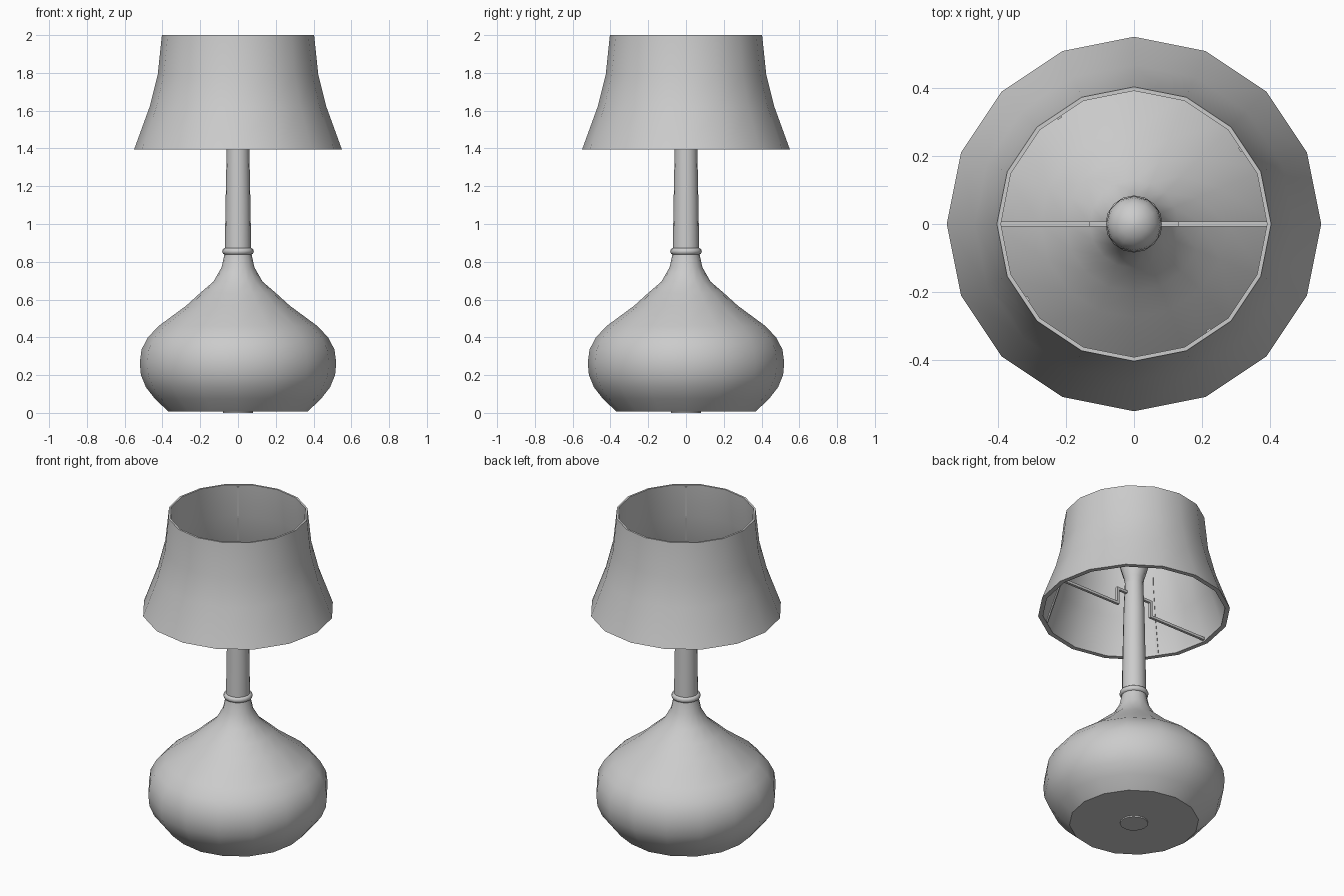
import bpy, bmesh, math
from mathutils import Matrix, Vector

if "Cube" in bpy.data.objects:
    bpy.data.objects.remove(bpy.data.objects["Cube"])


def finish(name, bm, angle=None):
    bmesh.ops.recalc_face_normals(bm, faces=bm.faces)
    me = bpy.data.meshes.new(name)
    bm.to_mesh(me)
    bm.free()
    ob = bpy.data.objects.new(name, me)
    bpy.context.collection.objects.link(ob)
    if angle:
        bpy.ops.object.select_all(action='DESELECT')
        ob.select_set(True)
        bpy.context.view_layer.objects.active = ob
        bpy.ops.object.shade_smooth_by_angle(angle=math.radians(angle))
    return ob


def lathe(name, profile, sides=16, closed=False, angle=40):
    """Revolve (radius, z) points about z; open profiles get end caps."""
    bm = bmesh.new()
    rings = [[bm.verts.new((r * math.cos(2 * math.pi * i / sides),
                            r * math.sin(2 * math.pi * i / sides), z))
              for i in range(sides)] for r, z in profile]
    pairs = list(zip(rings, rings[1:]))
    if closed:
        pairs.append((rings[-1], rings[0]))
    else:
        bm.faces.new(rings[0])
        bm.faces.new(rings[-1])
    for a, b in pairs:
        for i in range(sides):
            j = (i + 1) % sides
            bm.faces.new((a[i], a[j], b[j], b[i]))
    return finish(name, bm, angle)


def bars(name, paths, width, height):
    """Square bars along (radius, z) paths, each turned to its own angle."""
    bm = bmesh.new()
    for turn, path in paths:
        rot = Matrix.Rotation(math.radians(turn), 4, 'Z')
        for (r0, z0), (r1, z1) in zip(path, path[1:]):
            a, b = Vector((r0, 0, z0)), Vector((r1, 0, z1))
            d = b - a
            tilt = Matrix.Rotation(-math.atan2(d.z, d.x), 4, 'Y')
            size = Matrix.Diagonal((d.length + height, width, height, 1))
            bmesh.ops.create_cube(
                bm, size=1,
                matrix=rot @ Matrix.Translation((a + b) / 2) @ tilt @ size)
    return finish(name, bm)


# Rounded body and the small pad under it
lathe("base_body", [(.37, .008), (.44, .075), (.487, .135), (.514, .2),
                    (.52, .265), (.511, .335), (.477, .4), (.42, .46),
                    (.275, .567), (.2, .635), (.13, .695), (.087, .77),
                    (.072, .84), (.068, .86)])
lathe("base_pad", [(.08, 0), (.08, .012)])

# Neck ring
lathe("neck_ring", [(.068 + .016 * math.cos(t * math.pi / 4),
                     .855 + .018 * math.sin(t * math.pi / 4))
                    for t in range(8)], closed=True, angle=60)

# Stem
lathe("stem", [(.07, .85), (.066, 1.1), (.06, 1.4), (.053, 1.575)])

# Bulb: flared neck and domed top
dome = [(.082 * math.cos(math.radians(a)), .082 * math.sin(math.radians(a)) + 1.69)
        for a in (0, 20, 40, 60, 78, 88)]
lathe("bulb", [(.052, 1.57), (.058, 1.61)] + dome, sides=12, angle=50)

# Shade shell
outer = [(.55, 1.395), (.468, 1.62), (.425, 1.79), (.403, 2.0)]
inner = [(.391, 2.0), (.412, 1.79), (.454, 1.62), (.522, 1.42), (.522, 1.395)]
lathe("shade", outer + inner, closed=True)

# Stepped support arms and the ribs on the shade wall
arm = [(.53, 1.41), (.123, 1.41), (.123, 1.505), (.045, 1.505)]
bars("shade_arms", [(t, arm) for t in (0, 180)], .016, .016)
rib = [(.515, 1.41), (.446, 1.62), (.405, 1.79), (.385, 1.985)]
bars("shade_ribs", [(t, rib) for t in (35, 125, 215, 305)], .014, .012)
